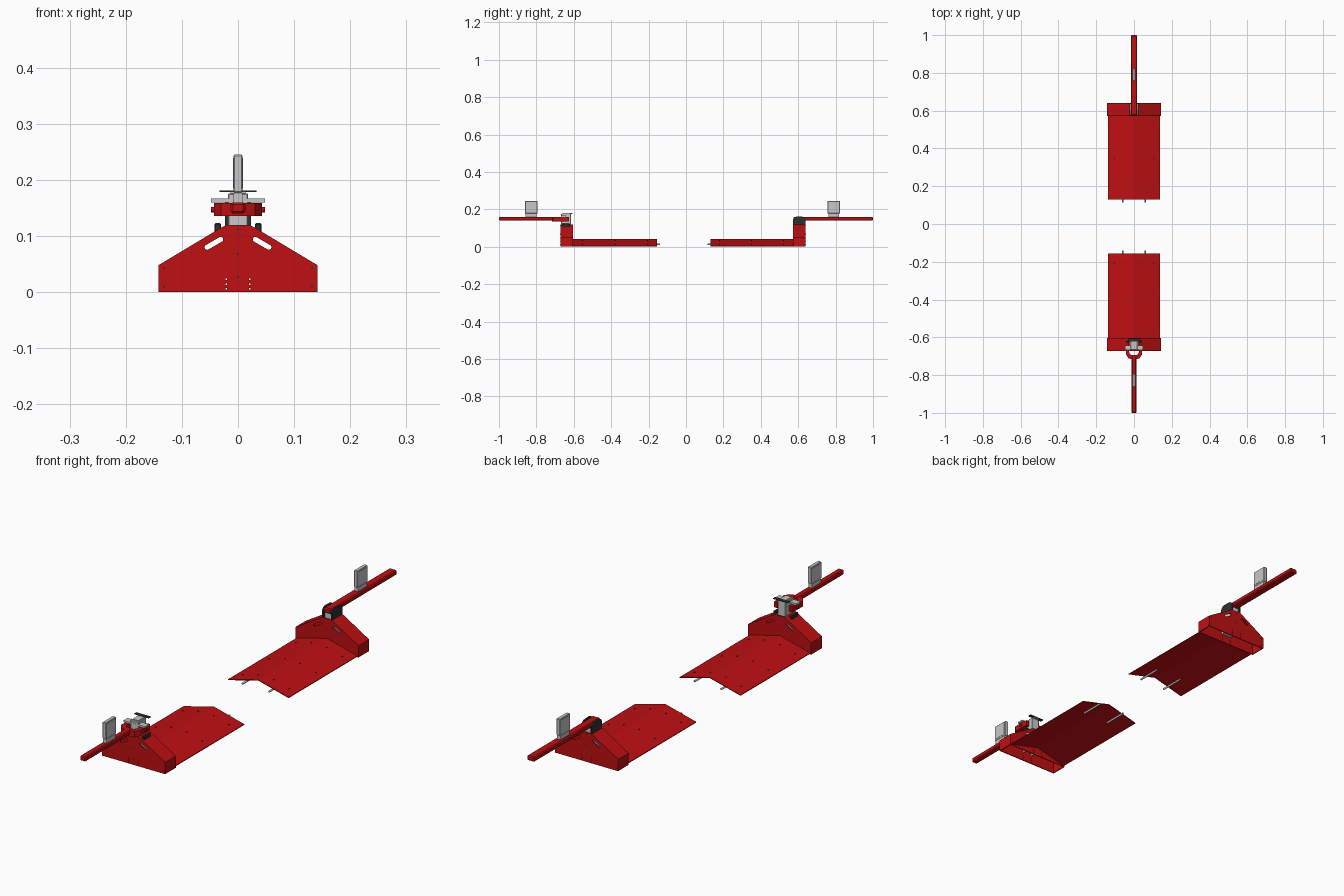
import bpy, bmesh, math
from mathutils import Matrix, Vector

if "Cube" in bpy.data.objects:
    bpy.data.objects.remove(bpy.data.objects["Cube"])


def material(name, rgb):
    m = bpy.data.materials.new(name)
    m.use_nodes = True
    m.diffuse_color = (*rgb, 1)
    m.node_tree.nodes["Principled BSDF"].inputs["Base Color"].default_value = (*rgb, 1)
    return m


RED = material("red", (0.52, 0.005, 0.006))
GREY = material("light grey", (0.58, 0.58, 0.59))
DARK = material("charcoal", (0.03, 0.03, 0.033))


def link(name, mesh, mat):
    ob = bpy.data.objects.new(name, mesh)
    mesh.materials.clear()
    mesh.materials.append(mat)
    bpy.context.collection.objects.link(ob)
    return ob


def finish(name, bm, mat):
    bmesh.ops.recalc_face_normals(bm, faces=bm.faces)
    mesh = bpy.data.meshes.new(name)
    bm.to_mesh(mesh)
    bm.free()
    return link(name, mesh, mat)


def box(name, x, y, z, mat, bevel=0):
    """Box from (low, high) ranges on each axis."""
    bm = bmesh.new()
    centre = Vector([(a + b) / 2 for a, b in (x, y, z)])
    size = [abs(b - a) for a, b in (x, y, z)]
    bmesh.ops.create_cube(bm, size=1, matrix=Matrix.LocRotScale(centre, None, Vector(size)))
    if bevel:
        bmesh.ops.bevel(bm, geom=bm.edges[:], offset=bevel, segments=1, affect='EDGES')
    return finish(name, bm, mat)


def rod(name, centre, radius, length, axis, mat, sides=12):
    bm = bmesh.new()
    turn = Vector(axis).to_track_quat('Z', 'Y')
    bmesh.ops.create_cone(bm, cap_ends=True, segments=sides, radius1=radius, radius2=radius,
                          depth=length, matrix=Matrix.LocRotScale(Vector(centre), turn, None))
    return finish(name, bm, mat)


def prism(name, points, place, low, high, mat):
    """Extrude a closed outline; place(u, v, w) maps it into space."""
    bm = bmesh.new()
    a = [bm.verts.new(place(u, v, low)) for u, v in points]
    b = [bm.verts.new(place(u, v, high)) for u, v in points]
    bm.faces.new(a)
    bm.faces.new(b)
    for i in range(len(a)):
        j = (i + 1) % len(a)
        bm.faces.new((a[i], a[j], b[j], b[i]))
    return finish(name, bm, mat)


def along_y(u, v, w):
    return (u, w, v)


def along_x(u, v, w):
    return (w, u, v)


def along_z(u, v, w):
    return (u, v, w)


def mirrored(half):
    return half + [(-x, z) for x, z in reversed(half)]


def slot(cx, cz, half_len, radius, angle, steps=6):
    """Rounded slot outline."""
    pts = []
    for end in (0, 1):
        for i in range(steps + 1):
            t = math.pi * (i / steps - 0.5 + end)
            u = (half_len if end == 0 else -half_len) + radius * math.cos(t)
            v = radius * math.sin(t)
            pts.append((cx + u * math.cos(angle) - v * math.sin(angle),
                        cz + u * math.sin(angle) + v * math.cos(angle)))
    return pts


GABLE = mirrored([(0.142, 0), (0.142, 0.048), (0.032, 0.114), (0.02, 0.12)])
T = 0.004


def gable_plate(name, y):
    """Plate with slots and small holes, filled as a flat curve."""
    loops = [GABLE]
    for s in (-1, 1):
        loops.append(slot(s * 0.043, 0.087, 0.014, 0.0045, -s * math.radians(30)))
        for z in (0.006, 0.014, 0.023):
            loops.append(slot(s * 0.021, z, 0.0003, 0.0016, 0, 3))
    curve = bpy.data.curves.new(name, 'CURVE')
    curve.dimensions = '2D'
    curve.fill_mode = 'BOTH'
    curve.extrude = T / 2
    for loop in loops:
        sp = curve.splines.new('POLY')
        sp.points.add(len(loop) - 1)
        for p, (x, z) in zip(sp.points, loop):
            p.co = (x, z, 0, 1)
        sp.use_cyclic_u = True
    temp = bpy.data.objects.new(name + "_outline", curve)
    bpy.context.collection.objects.link(temp)
    graph = bpy.context.evaluated_depsgraph_get()
    mesh = bpy.data.meshes.new_from_object(temp.evaluated_get(graph))
    bpy.data.objects.remove(temp)
    mesh.transform(Matrix.Translation((0, y, 0)) @ Matrix.Rotation(math.pi / 2, 4, 'X'))
    link(name, mesh, RED)


def half_body(tag, s, inner, joint, outer, box_y, arm_w, arm_start):
    """Housing, roof panel, pins, arm and paddle; s is the y direction."""
    def span(a, b):
        return tuple(sorted((s * a, s * b)))

    # Housing shell, open underneath
    gable_plate(tag + "_outer_plate", s * (outer - T / 2))
    gable_plate(tag + "_inner_plate", s * (joint + T / 2))
    lo, hi = span(joint + T, outer - T)
    for side, sx in (("left", 1), ("right", -1)):
        shell = [(0.142, 0), (0.142, 0.048), (0.032, 0.114), (0.02, 0.12),
                 (0.02, 0.116), (0.031, 0.110), (0.138, 0.046), (0.138, 0)]
        prism(f"{tag}_{side}_housing_shell", [(sx * x, z) for x, z in shell],
              along_y, lo, hi, RED)
        # Alignment pin below the panel
        rod(f"{tag}_{side}_pin", (sx * 0.06, s * (inner + 0.035), 0.014), 0.004, 0.1,
            (0, 1, 0), GREY)
        # Fasteners on the plate and the panel
        for i, z in enumerate((0.010, 0.043)):
            rod(f"{tag}_{side}_plate_screw_{i}", (sx * 0.132, s * outer, z), 0.002, 0.002,
                (0, 1, 0), DARK, 8)
        for i in range(3):
            for x in (0.035, 0.105):
                y = s * (inner + 0.05 + i * (joint - inner - 0.1) / 2)
                rod(f"{tag}_{side}_panel_screw_{i}", (sx * x, y, 0.041 - 0.035 * x / 0.137),
                    0.003, 0.002, (sx * 0.25, 0, 1), DARK, 8)
    for i, z in enumerate((0.027, 0.068, 0.112)):
        rod(f"{tag}_centre_screw_{i}", (0, s * outer, z), 0.002, 0.002, (0, 1, 0), DARK, 8)

    # Ridged sheet panel
    sheet = [(-0.137, 0.005), (0, 0.04), (0.137, 0.005), (0.137, 0.002), (0, 0.037), (-0.137, 0.002)]
    prism(tag + "_roof_panel", sheet, along_y, *span(inner, joint), RED)

    # Open bracket inside the housing
    for sx in (-1, 1):
        box(tag + "_bracket_side", sorted((sx * 0.019, sx * 0.023)), span(joint + T, outer - T),
            (0.034, 0.118), GREY)
    box(tag + "_bracket_base", (-0.023, 0.023), span(joint + T, joint + 0.03), (0.034, 0.038), GREY)

    # Arm and upright paddle
    box(tag + "_arm", (-arm_w, arm_w), span(arm_start, 1), (0.14, 0.16), RED, 0.004)
    box(tag + "_paddle", (-0.008, 0.008), span(box_y, box_y + 0.066), (0.177, 0.245), GREY, 0.002)
    box(tag + "_paddle_foot", (-0.008, 0.008), span(box_y + 0.004, box_y + 0.062),
        (0.159, 0.177), GREY)
    for sx in (-1, 1):
        box(tag + "_paddle_cover", sorted((sx * 0.008, sx * 0.009)),
            span(box_y + 0.006, box_y + 0.06), (0.185, 0.239), GREY)


half_body("front", -1, 0.155, 0.603, 0.672, 0.795, 0.013, 0.70)
half_body("rear", 1, 0.13, 0.572, 0.64, 0.757, 0.017, 0.575)

# Rear arm cheeks and hub
cheek = [(0.572, 0.112), (0.64, 0.112), (0.64, 0.15), (0.628, 0.16), (0.592, 0.162),
         (0.579, 0.157), (0.572, 0.146)]
for sx in (-1, 1):
    prism("rear_arm_cheek", cheek, along_x, sx * 0.0175, sx * 0.023, DARK)
box("rear_hub", (-0.015, 0.015), (0.58, 0.632), (0.11, 0.14), GREY)

# Front drive unit
box("drive_body", (-0.018, 0.018), (-0.667, -0.615), (0.05, 0.176), GREY, 0.002)
box("drive_flange", (-0.048, 0.048), (-0.668, -0.642), (0.16, 0.167), GREY)
box("drive_cap", (-0.013, 0.013), (-0.66, -0.61), (0.176, 0.179), GREY)
box("drive_lever", (-0.033, 0.033), (-0.622, -0.607), (0.1785, 0.181), DARK)

# Forked clamp joining the front arm to the drive unit
fork = [(0.026, -0.625), (0.041, -0.625), (0.043, -0.69), (0.03, -0.71), (0.013, -0.716)]
inside = [(-0.026, -0.625), (-0.026, -0.68), (-0.016, -0.694), (0.016, -0.694), (0.026, -0.68)]
prism("front_clamp", mirrored(fork) + inside[1:], along_z, 0.136, 0.159, RED)
for sx in (-1, 1):
    rod("clamp_pivot", (sx * 0.042, -0.655, 0.147), 0.005, 0.012, (1, 0, 0), RED)
    box("drive_stop", sorted((sx * 0.03, sx * 0.042)), (-0.664, -0.62), (0.107, 0.123), DARK, 0.002)
